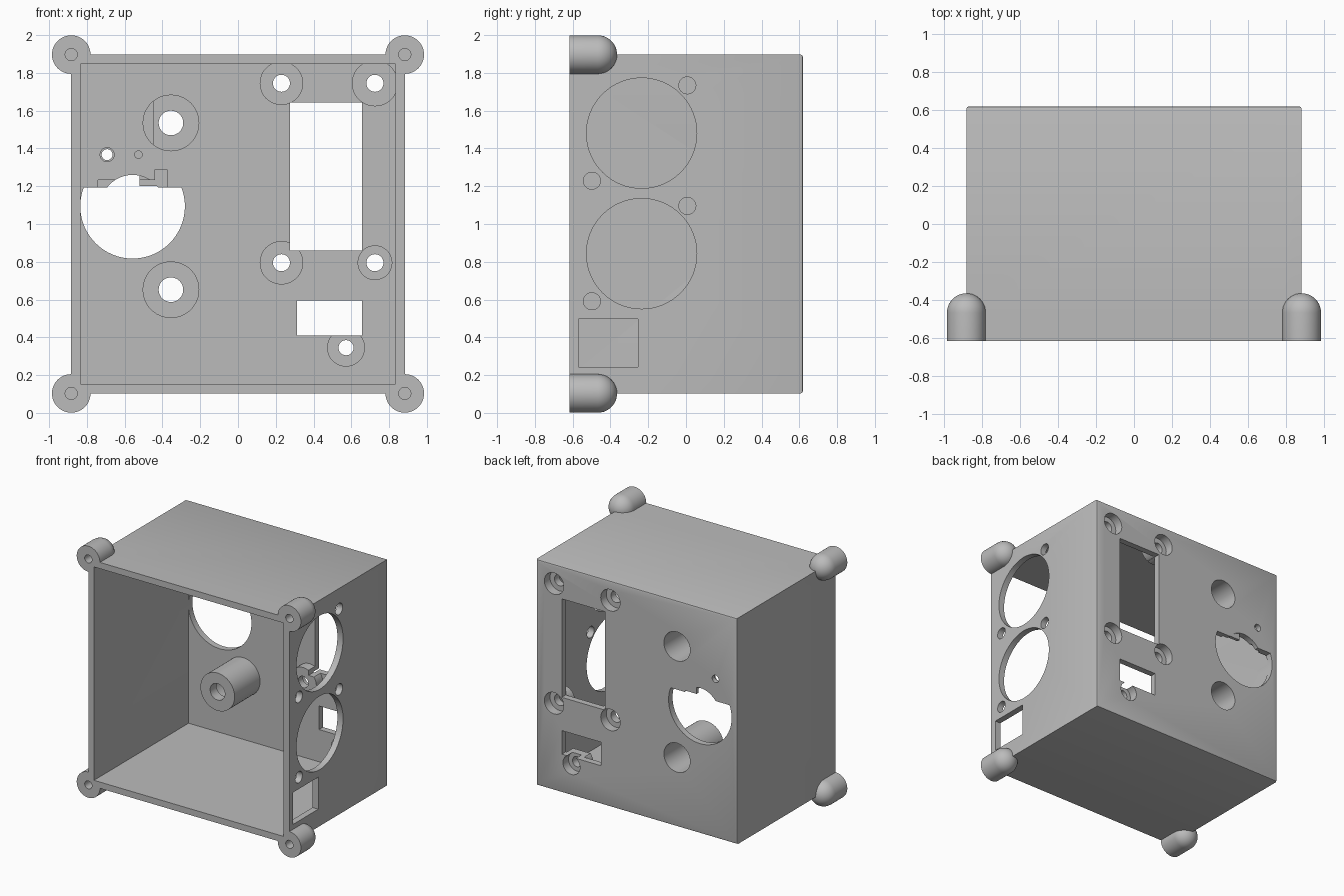
import bpy, bmesh, math
from mathutils import Matrix, Vector

if "Cube" in bpy.data.objects:
    bpy.data.objects.remove(bpy.data.objects["Cube"], do_unlink=True)

grey = bpy.data.materials.new("plain grey")
grey.use_nodes = True
grey.diffuse_color = (0.5, 0.5, 0.5, 1)
grey.node_tree.nodes["Principled BSDF"].inputs["Base Color"].default_value = (0.5, 0.5, 0.5, 1)


def finish(bm, name):
    bmesh.ops.recalc_face_normals(bm, faces=bm.faces)
    mesh = bpy.data.meshes.new(name)
    bm.to_mesh(mesh)
    bm.free()
    mesh.materials.append(grey)
    obj = bpy.data.objects.new(name, mesh)
    bpy.context.collection.objects.link(obj)
    return obj


def box(name, x, y, z, back_bevel=0):
    bm = bmesh.new()
    bmesh.ops.create_cube(bm, size=1)
    for v in bm.verts:
        v.co = Vector([(a + b) / 2 + c * (b - a) for c, (a, b) in zip(v.co, (x, y, z))])
    if back_bevel:
        edges = [e for e in bm.edges if all(v.co.y > y[1] - 0.001 for v in e.verts)]
        bmesh.ops.bevel(bm, geom=edges, offset=back_bevel, segments=2, affect='EDGES', profile=0.5)
    return finish(bm, name)


def lathe(name, profile, centre, along_x=False, steps=48):
    """Turn (radius, distance) points around the y axis, or the x axis."""
    bm = bmesh.new()
    pts = [(0, profile[0][1])] + list(profile)
    if profile[-1][0] > 0.0001:
        pts.append((0, profile[-1][1]))
    verts = [bm.verts.new((r, t, 0)) for r, t in pts]
    edges = [bm.edges.new(pair) for pair in zip(verts, verts[1:])]
    bmesh.ops.spin(bm, geom=verts + edges, cent=(0, 0, 0), axis=(0, 1, 0),
                   angle=math.tau, steps=steps, use_duplicate=False)
    bmesh.ops.remove_doubles(bm, verts=bm.verts, dist=0.0001)
    if along_x:
        bm.transform(Matrix.Rotation(-math.pi / 2, 4, 'Z'))
    bm.transform(Matrix.Translation(centre))
    return finish(bm, name)


def combine(target, tool, operation='DIFFERENCE'):
    mod = target.modifiers.new("combine", 'BOOLEAN')
    mod.operation, mod.object, mod.solver = operation, tool, 'EXACT'
    bpy.context.view_layer.objects.active = target
    bpy.ops.object.modifier_apply(modifier=mod.name)
    bpy.data.objects.remove(tool, do_unlink=True)


W, FRONT, BACK, LOW, HIGH = 0.883, -0.617, 0.62, 0.103, 1.897
INNER = 0.57
corners = [(sx * W, z) for sx in (-1, 1) for z in (LOW, HIGH)]

# Box with softened back edges
case = box("enclosure", (-W, W), (FRONT, BACK), (LOW, HIGH), 0.014)

# Round-ended corner posts
for x, z in corners:
    dome = [(0.102 * math.cos(a), 0.15 + 0.102 * math.sin(a))
            for a in [i * math.pi / 20 for i in range(10)]]
    combine(case, lathe("post", [(0.102, 0)] + dome + [(0, 0.252)], (x, FRONT, z)), 'UNION')

# Hollow interior, open at the front
combine(case, box("cavity", (-W + 0.05, W - 0.05), (-1, INNER), (LOW + 0.05, HIGH - 0.05)))

# Screw holes in the posts
for x, z in corners:
    combine(case, lathe("post_hole", [(0.032, -0.1), (0.032, 0.16)], (x, FRONT, z)))

# Bosses inside the back wall: x, z, radius, hole, counterbore, inner end, counterbore end
bosses = [(-0.355, 1.535, 0.15, 0.065, 0.115, 0.25, 0.33),
          (-0.355, 0.652, 0.15, 0.065, 0.115, 0.25, 0.33),
          (0.23, 1.745, 0.115, 0.045, 0.085, 0.49, 0.55),
          (0.725, 1.745, 0.122, 0.045, 0.085, 0.49, 0.55),
          (0.23, 0.795, 0.115, 0.045, 0.085, 0.49, 0.55),
          (0.725, 0.795, 0.092, 0.045, 0.085, 0.49, 0.55),
          (0.572, 0.345, 0.1, 0.04, 0.075, 0.49, 0.55)]
for x, z, r, hole, bore, end, floor in bosses:
    combine(case, lathe("boss", [(r, end), (r, 0.6)], (x, 0, z)), 'UNION')
for x, z, r, hole, bore, end, floor in bosses:
    combine(case, lathe("bore", [(hole, end - 0.1), (hole, floor), (bore, floor), (bore, 0.8)], (x, 0, z)))

# Clearance notch on the upper long boss
combine(case, box("notch", (-0.53, -0.45), (0.2, 0.31), (1.37, 1.7)))

# Display window and small slot in the back
combine(case, box("display_window", (0.276, 0.657), (0.4, 0.8), (0.86, 1.642)))
combine(case, box("slot", (0.313, 0.657), (0.4, 0.8), (0.409, 0.596)))

# Flat-topped round opening with a smaller arch above and a tab
opening = lathe("opening", [(0.277, 0.45), (0.277, 0.8)], (-0.558, 0, 1.094), steps=64)
combine(opening, box("flat_top", (-1, 0), (0.3, 0.9), (1.192, 1.6)))
combine(case, opening)
combine(case, lathe("arch", [(0.17, 0.45), (0.17, 0.8)], (-0.558, 0, 1.09)))
combine(case, box("tab", (-0.522, -0.36), (0.579, 0.613), (1.2, 1.3)), 'UNION')
combine(case, box("pocket", (-0.74, -0.377), (0.5, 0.588), (1.15, 1.232)))
combine(case, box("pocket_step", (-0.44, -0.377), (0.5, 0.588), (1.16, 1.288)))

# Indicator hole and a small blind hole
combine(case, lathe("indicator_hole", [(0.037, 0.5), (0.037, 0.585), (0.029, 0.585), (0.029, 0.8)],
                    (-0.693, 0, 1.367)))
combine(case, lathe("blind_hole", [(0.02, 0.5), (0.02, 0.6)], (-0.527, 0, 1.367)))

# Twin round vents with their screw holes in the left wall
for z in (1.481, 0.843):
    combine(case, lathe("vent", [(0.292, 0.8), (0.292, 1)], (0, -0.235, z), True, 64))
    for y, dz in ((0.007, 0.253), (-0.498, -0.252)):
        combine(case, lathe("vent_screw", [(0.045, 0.8), (0.045, 1)], (0, y, z + dz), True, 32))

# Rectangular port below the vents
combine(case, box("port", (0.8, 1), (-0.569, -0.254), (0.244, 0.498)))

# Keep one material slot and smooth the round surfaces
case.data.materials.clear()
case.data.materials.append(grey)
for p in case.data.polygons:
    p.material_index = 0
for o in bpy.context.selected_objects:
    o.select_set(False)
case.select_set(True)
bpy.context.view_layer.objects.active = case
bpy.ops.object.shade_smooth_by_angle(angle=math.radians(30))
